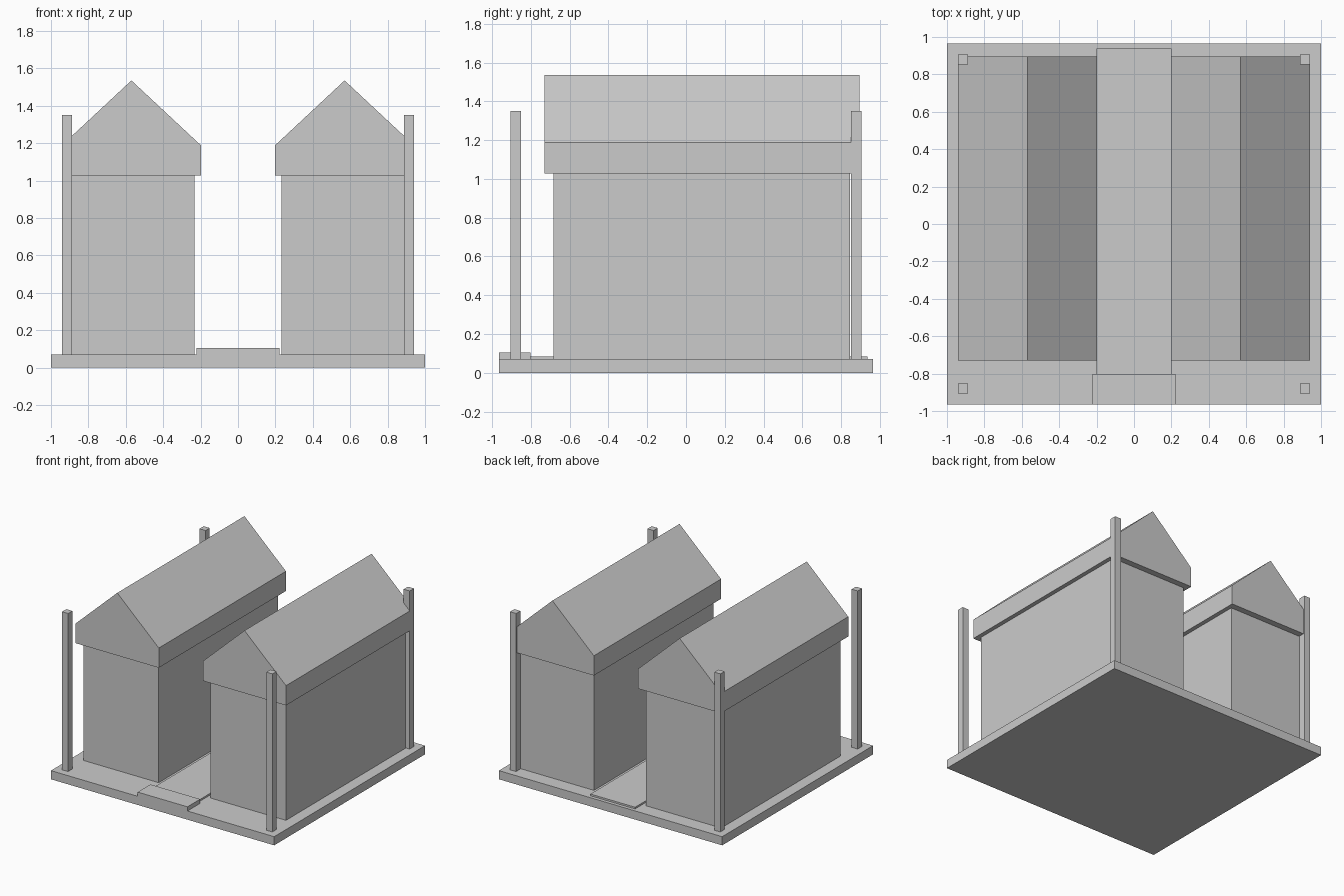
import bpy

if "Cube" in bpy.data.objects:
    bpy.data.objects.remove(bpy.data.objects["Cube"])


def prism(name, profile, y0, y1):
    """Extrude an XZ profile (counter-clockwise from the front) along Y."""
    n = len(profile)
    verts = [(x, y, z) for y in (y0, y1) for x, z in profile]
    faces = [tuple(range(n)), tuple(range(2 * n - 1, n - 1, -1))]
    faces += [(i, i + n, (i + 1) % n + n, (i + 1) % n) for i in range(n)]
    mesh = bpy.data.meshes.new(name)
    mesh.from_pydata(verts, [], faces)
    obj = bpy.data.objects.new(name, mesh)
    bpy.context.collection.objects.link(obj)
    return obj


def box(name, x0, x1, y0, y1, z0, z1):
    return prism(name, [(x0, z0), (x1, z0), (x1, z1), (x0, z1)], y0, y1)


BASE_TOP = 0.07

# Ground slab, central path and front step
box("base_slab", -1, 1, -0.965, 0.965, 0, BASE_TOP)
box("path", -0.2, 0.2, -0.94, 0.937, BASE_TOP, 0.084)
box("front_step", -0.223, 0.223, -0.965, -0.802, BASE_TOP, 0.104)

for side, s in (("left", -1), ("right", 1)):
    # Building block with an overhanging gabled roof
    c = s * 0.57
    box(side + "_walls", c - 0.338, c + 0.338, -0.683, 0.846, BASE_TOP, 1.028)
    prism(side + "_roof",
          [(c - 0.372, 1.028), (c + 0.372, 1.028), (c + 0.372, 1.188),
           (c, 1.535), (c - 0.372, 1.188)], -0.731, 0.896)

    # Corner posts
    for end, e in (("front", -1), ("back", 1)):
        px, py = s * 0.915, e * 0.879
        box(f"{end}_{side}_post", px - 0.027, px + 0.027,
            py - 0.027, py + 0.027, BASE_TOP, 1.35)
